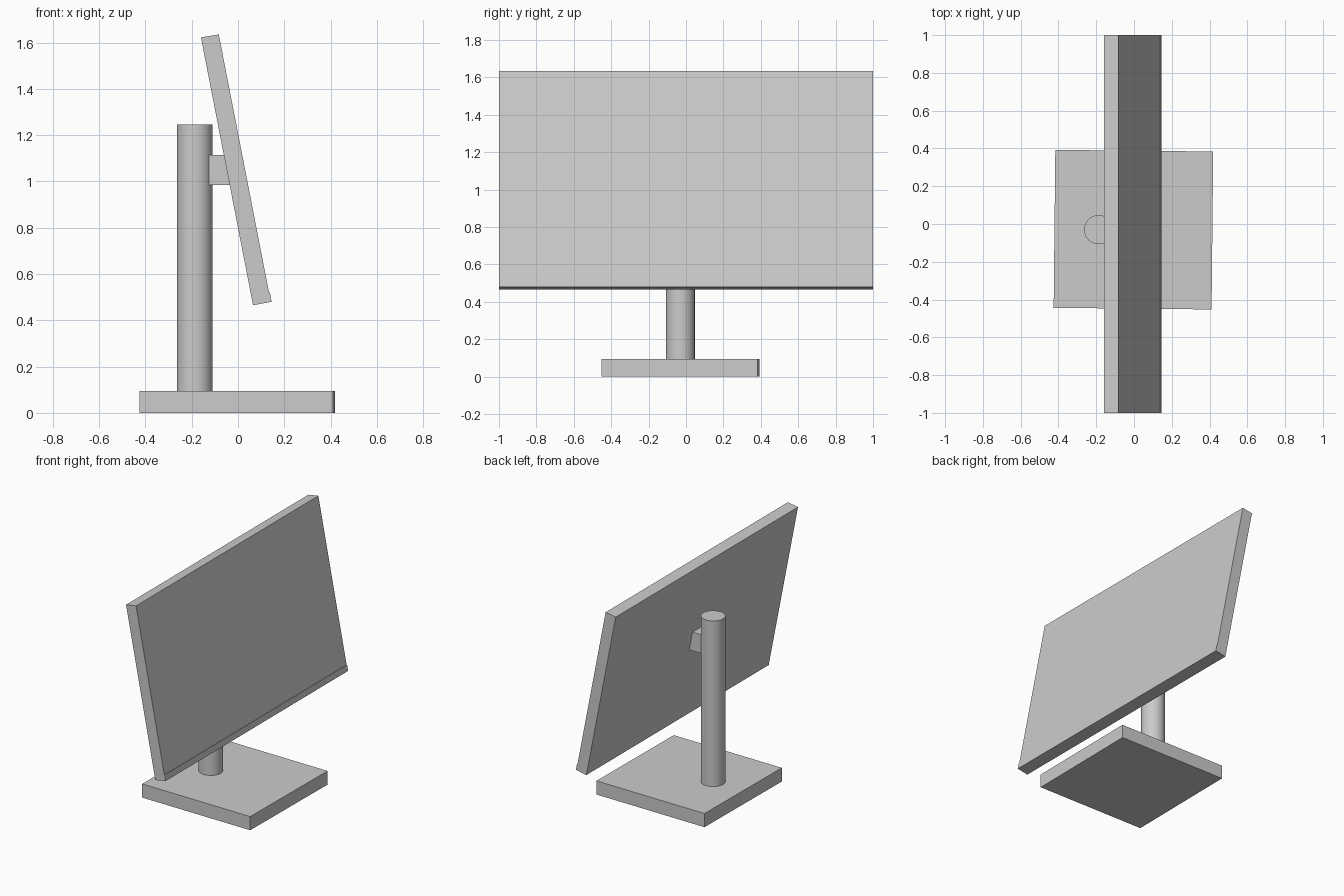
import bpy, bmesh, math

if "Cube" in bpy.data.objects:
    bpy.data.objects.remove(bpy.data.objects["Cube"])


def prism(name, profile, y0, y1):
    """Extrude an (x, z) profile along y."""
    bm = bmesh.new()
    face = bm.faces.new([bm.verts.new((x, y0, z)) for x, z in profile])
    ext = bmesh.ops.extrude_face_region(bm, geom=[face])
    moved = [v for v in ext["geom"] if isinstance(v, bmesh.types.BMVert)]
    bmesh.ops.translate(bm, verts=moved, vec=(0, y1 - y0, 0))
    bmesh.ops.recalc_face_normals(bm, faces=bm.faces)
    mesh = bpy.data.meshes.new(name)
    bm.to_mesh(mesh)
    bm.free()
    obj = bpy.data.objects.new(name, mesh)
    bpy.context.collection.objects.link(obj)
    return obj


CENTRE_Y = -0.03

# Square base plate, turned very slightly
bpy.ops.mesh.primitive_cube_add(size=1, location=(-0.003, CENTRE_Y, 0.0475),
                                rotation=(0, 0, math.radians(-0.6)))
base = bpy.context.object
base.name = "base_plate"
base.scale = (0.836, 0.836, 0.095)

# Round upright column
bpy.ops.mesh.primitive_cylinder_add(vertices=48, radius=0.077, depth=1.155,
                                    location=(-0.187, CENTRE_Y, 0.6675))
column = bpy.context.object
column.name = "column"
bpy.ops.object.shade_smooth_by_angle(angle=math.radians(30))

# Mounting block between column and tilted screen
prism("mount_block",
      [(-0.135, 0.985), (-0.03, 0.985), (-0.055, 1.115), (-0.135, 1.115)],
      CENTRE_Y - 0.046, CENTRE_Y + 0.046)

# Tilted screen panel with a shallow lip along the front bottom edge
prism("screen_panel",
      [(0.065, 0.465), (0.145, 0.48), (0.138, 0.521), (0.134, 0.52),
       (-0.083, 1.635), (-0.16, 1.622)],
      -1.0, 1.0)
